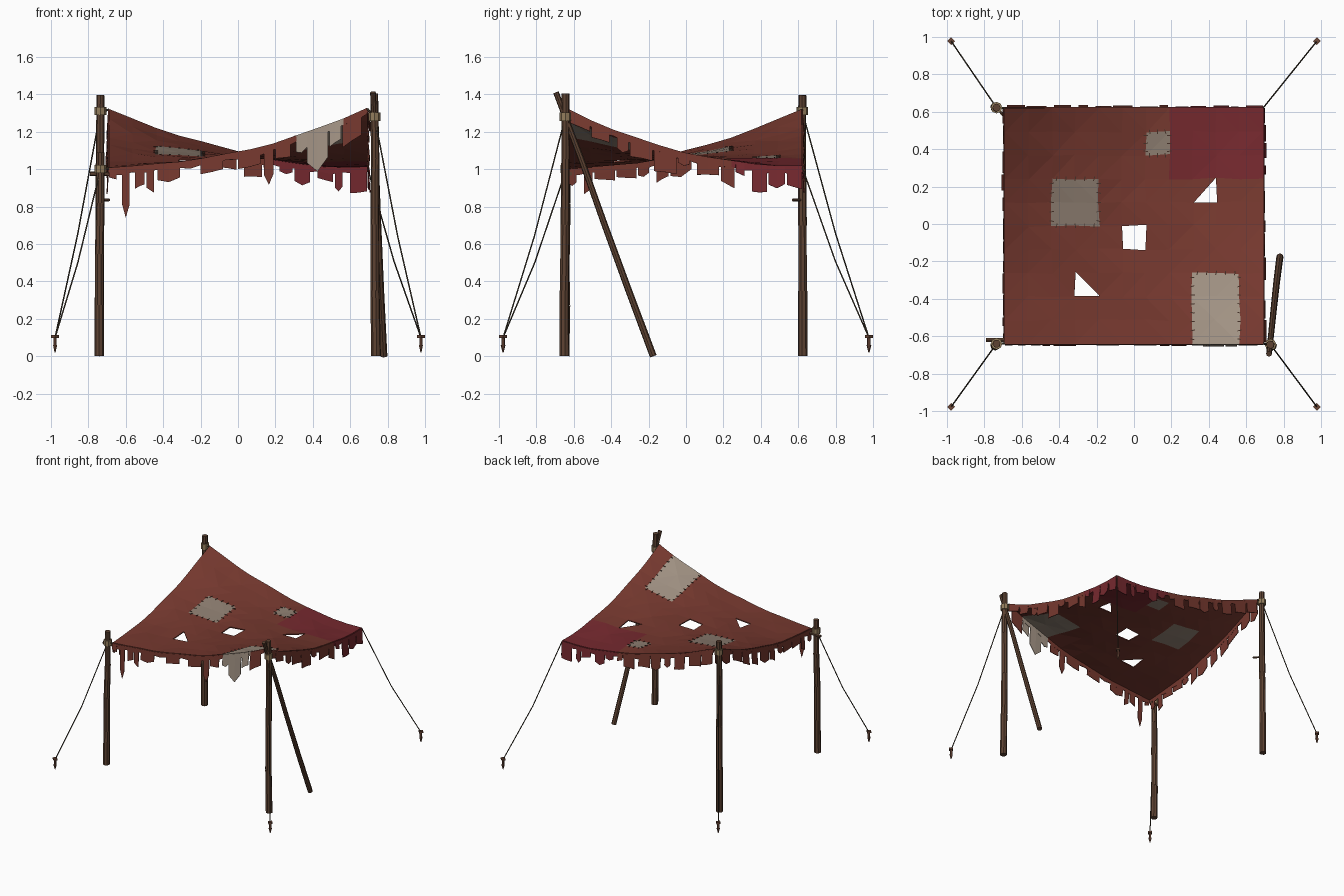
import bpy, bmesh, math, random
from mathutils import Vector, Matrix

random.seed(7)
cube = bpy.data.objects.get("Cube")
if cube:
    bpy.data.objects.remove(cube)


def material(name, *rgb):
    m = bpy.data.materials.new(name)
    m.use_nodes = True
    m.diffuse_color = (*rgb, 1)
    m.node_tree.nodes["Principled BSDF"].inputs["Base Color"].default_value = (*rgb, 1)
    return m


RED = material("faded red cloth", .18, .04, .028)
CRIMSON = material("crimson cloth", .18, .022, .028)
PALE = material("pale linen", .36, .29, .23)
GREY = material("grey linen", .27, .21, .165)
WOOD = material("brown wood", .11, .055, .032)
STAKE = material("stake wood", .15, .065, .04)
LASH = material("tan lashing", .30, .21, .11)
ROPE = material("dark rope", .07, .055, .035)
THREAD = material("dark thread", .06, .03, .02)
CLOTHS = [RED, CRIMSON, PALE, GREY]


def finish(name, bm, mats, thickness=0):
    mesh = bpy.data.meshes.new(name)
    bm.to_mesh(mesh)
    bm.free()
    for m in mats:
        mesh.materials.append(m)
    ob = bpy.data.objects.new(name, mesh)
    bpy.context.collection.objects.link(ob)
    if thickness:
        mod = ob.modifiers.new("thickness", "SOLIDIFY")
        mod.thickness = thickness
        mod.offset = 0
    return ob


def rod(bm, p, q, r1, r2, sides=6):
    p, q = Vector(p), Vector(q)
    d = q - p
    rot = d.to_track_quat("Z", "Y").to_matrix().to_4x4()
    bmesh.ops.create_cone(bm, cap_ends=True, segments=sides, radius1=r1, radius2=r2,
                          depth=d.length, matrix=Matrix.Translation((p + q) / 2) @ rot)


def box(bm, centre, size, angle=0):
    mat = Matrix.Translation(centre) @ Matrix.Rotation(angle, 4, "Z") @ Matrix.Diagonal((*size, 1))
    bmesh.ops.create_cube(bm, size=1, matrix=mat)


# Canopy layout: a saddle sheet on a regular grid
COLS, ROWS = 11, 10
X0, X1, Y0, Y1 = -.69, .69, -.64, .62
DX, DY = (X1 - X0) / COLS, (Y1 - Y0) / ROWS
PATCHES = [(2, 3, 5, 6, 3), (6, 6, 8, 8, 3), (8, 9, 0, 2, 2), (7, 10, 7, 9, 1)]


def height(x, y):
    u, v = x / .69, (y + .01) / .63
    a, b = 1 - u * u, 1 - v * v
    ripple = .006 * math.sin(11 * x + 5 * y) * math.cos(9 * y - 4 * x)
    return 1.165 - .155 * u * v - .075 * (a + b) + .05 * a * b + ripple


def cloth(i, j):
    for i0, i1, j0, j1, index in PATCHES:
        if i0 <= i <= i1 and j0 <= j <= j1:
            return index
    return 0


def cloth_at(x, y):
    return cloth(min(COLS - 1, max(0, int((x - X0) / DX))),
                 min(ROWS - 1, max(0, int((y - Y0) / DY))))


# Canopy sheet with one square and two triangular tears
bm = bmesh.new()
grid = []
for i in range(COLS + 1):
    column = []
    for j in range(ROWS + 1):
        inner = 0 < i < COLS and 0 < j < ROWS
        x = X0 + i * DX + inner * random.uniform(-.006, .006)
        y = Y0 + j * DY + random.uniform(-.006, .006) * inner
        column.append(bm.verts.new((x, y, height(x, y))))
    grid.append(column)
for i in range(COLS):
    for j in range(ROWS):
        a, b, c, d = grid[i][j], grid[i + 1][j], grid[i + 1][j + 1], grid[i][j + 1]
        if (i, j) == (5, 4):
            tris = []
        elif (i, j) == (8, 6):
            tris = [(a, c, d)]
        elif (i, j) == (3, 2):
            tris = [(b, c, d)]
        else:
            tris = random.choice([[(a, b, c), (a, c, d)], [(a, b, d), (b, c, d)]])
        for t in tris:
            bm.faces.new(t).material_index = cloth(i, j)
finish("canopy", bm, CLOTHS, .008)

# Stitches around the three linen patches
bm = bmesh.new()
for i0, i1, j0, j1, index in PATCHES[:3]:
    xa, xb = X0 + i0 * DX, X0 + (i1 + 1) * DX
    ya, yb = Y0 + j0 * DY, Y0 + (j1 + 1) * DY
    for lo, hi, edges, along_x in ((xa, xb, (ya, yb), True), (ya, yb, (xa, xb), False)):
        count = round((hi - lo) / .05)
        for k in range(count):
            t = lo + (k + .5) * (hi - lo) / count
            for e in edges:
                x, y = (t, e) if along_x else (e, t)
                if y > Y0 + .01:
                    size = (.005, .024, .006) if along_x else (.024, .005, .006)
                    box(bm, (x, y, height(x, y) + .004), size, random.uniform(-.3, .3))
finish("patch_stitches", bm, [THREAD])

# Ragged fringe: a narrow band plus hanging strips on each edge
SIDES = {"front": lambda t, o: (t, Y0 - o), "back": lambda t, o: (t, Y1 + o),
         "left": lambda t, o: (X1 + o, t), "right": lambda t, o: (X0 - o, t)}
FRONT = [(-.69, -.65, .06), (-.62, -.58, .27), (-.55, -.50, .12), (-.49, -.45, .15),
         (-.43, -.31, .10), (-.20, -.08, .08), (0, .12, .09), (.14, .19, .21), (.20, .28, .10),
         (.31, .37, .10), (.37, .48, .23), (.49, .55, .12), (.56, .66, .15)]


def random_strips(lo, hi):
    strips, t = [], lo + .01
    while t < hi - .04:
        w = random.uniform(.04, .12)
        strips.append((t, min(t + w, hi), random.uniform(.06, .15)))
        t += w + random.choice([.008, .01, .04])
    return strips


def hang(bm, place, t0, t1, drops, out):
    """Cloth strip whose lower outline is spread evenly over the drops."""
    top, low = [], []
    n = len(drops) - 1
    for k, drop in enumerate(drops):
        t = t0 + (t1 - t0) * k / n
        x, y = place(t, .002)
        z = height(x, y)
        top.append(bm.verts.new((x, y, z)))
        low.append(bm.verts.new((*place(t, out), z - drop)))
    index = cloth_at(*place((t0 + t1) / 2, -.01))
    for k in range(n):
        bm.faces.new((low[k], low[k + 1], top[k + 1], top[k])).material_index = index


for side, place in SIDES.items():
    lo, hi = (X0, X1) if side in ("front", "back") else (Y0, Y1)
    cells = COLS if side in ("front", "back") else ROWS
    step = (hi - lo) / cells
    bm = bmesh.new()
    for k in range(cells):
        hang(bm, place, lo + k * step, lo + (k + 1) * step, (.03, .04, .03), .004)
    for t0, t1, drop in FRONT if side == "front" else random_strips(lo, hi):
        shape = random.choice([(1, 1, .95), (.85, 1, .8), (.8, .9, 1), (1, .9, .85)])
        if drop > .2:
            shape = (.72, 1, .75)
        hang(bm, place, t0, t1, [drop * s for s in shape], random.uniform(.006, .016))
    finish(side + "_fringe", bm, CLOTHS, .005)


# Rough-hewn poles
def pole(name, base, top, radius, pieces=4):
    bm = bmesh.new()
    base, top = Vector(base), Vector(top)
    points = [base.lerp(top, k / pieces) for k in range(pieces + 1)]
    for p in points[1:-1]:
        p += Vector((random.uniform(-.004, .004), random.uniform(-.004, .004), 0))
    radii = [radius * (1.05 - .2 * k / pieces) for k in range(pieces + 1)]
    for k in range(pieces):
        rod(bm, points[k], points[k + 1], radii[k], radii[k + 1], 8)
    return finish(name, bm, [WOOD])


pole("front_left_pole", (.738, -.65, 0), (.728, -.645, 1.405), .025)
pole("back_right_pole", (-.742, .625, 0), (-.735, .622, 1.395), .025)
pole("front_right_pole", (-.742, -.65, 0), (-.735, -.64, 1.09), .025)
pole("brace_pole", (.78, -.175, 0), (.722, -.695, 1.41), .018)

# Short pegs on the two right-hand poles
bm = bmesh.new()
rod(bm, (-.79, -.62, .975), (-.69, -.62, .975), .012, .012)
rod(bm, (-.74, .63, .835), (-.69, .57, .835), .008, .008)
finish("pole_pegs", bm, [WOOD])

# Lashings and the short ties to the cloth corners
TIES = [(.73, -.645, 1.28, X1, Y0), (-.735, .622, 1.31, X0, Y1), (-.735, -.64, 1.0, X0, Y0)]
lashes, ties = bmesh.new(), bmesh.new()
for x, y, z, cx, cy in TIES:
    for dz in (-.014, 0, .014):
        rod(lashes, (x, y, z + dz - .008), (x, y, z + dz + .008), .031, .031, 8)
    rod(ties, (x, y, z), (cx, cy, height(cx, cy)), .006, .006)
finish("pole_lashings", lashes, [LASH])
finish("corner_ties", ties, [ROPE])

# Guy ropes sagging down to stakes
ropes, stakes = bmesh.new(), bmesh.new()
GUYS = [t[:3] for t in TIES] + [(X1, Y1, height(X1, Y1))]
for x, y, z in GUYS:
    sx, sy = math.copysign(.978, x), math.copysign(.978, y)
    start, end = Vector((x, y, z)), Vector((sx, sy, .1))
    mid = start.lerp(end, .5) - Vector((0, 0, .05))
    rod(ropes, start, mid, .004, .004, 5)
    rod(ropes, mid, end, .004, .004, 5)
    rod(stakes, (sx, sy, .02), (sx, sy, .06), .003, .013)
    rod(stakes, (sx, sy, .06), (sx, sy, .105), .009, .009)
    box(stakes, (sx, sy, .105), (.03, .03, .014), math.pi / 4)
finish("guy_ropes", ropes, [ROPE])
finish("ground_stakes", stakes, [STAKE])
